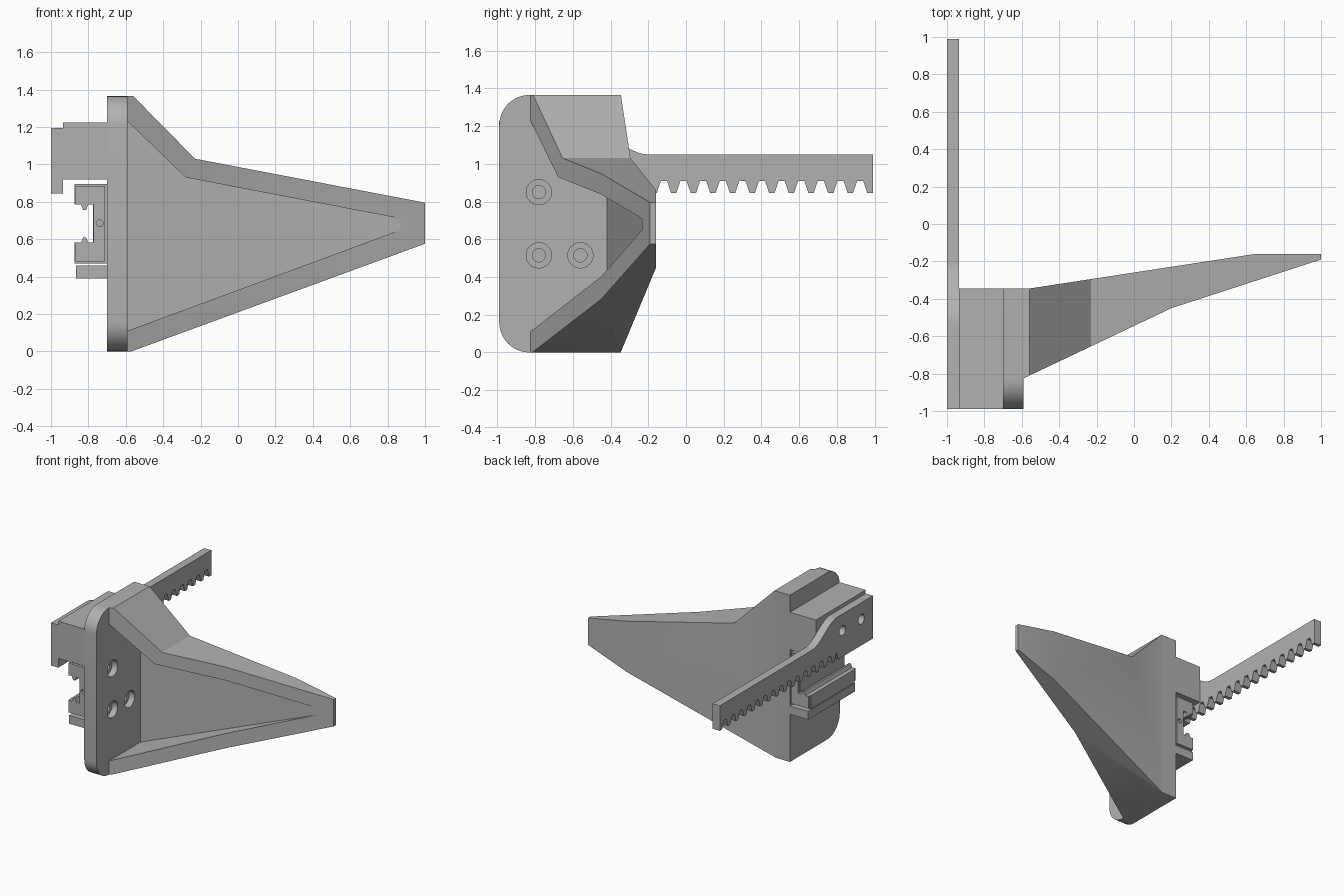
import bpy
import bmesh
from math import sin, cos, pi, radians

if "Cube" in bpy.data.objects:
    bpy.data.objects.remove(bpy.data.objects["Cube"], do_unlink=True)

grey = bpy.data.materials.new("plain grey")
grey.use_nodes = True
grey.diffuse_color = (0.44, 0.44, 0.44, 1)
grey.node_tree.nodes["Principled BSDF"].inputs["Base Color"].default_value = grey.diffuse_color


def prism(name, outline, axis, start, end):
    """Extrude a 2D outline along an axis; an end may be a function of the first coordinate."""
    place = {"x": lambda p, d: (d, p[0], p[1]),
             "y": lambda p, d: (p[0], d, p[1]),
             "z": lambda p, d: (p[0], p[1], d)}[axis]
    bm = bmesh.new()
    rings = []
    for depth in (start, end):
        rings.append([bm.verts.new(place(p, depth(p[0]) if callable(depth) else depth))
                      for p in outline])
    n = len(outline)
    bm.faces.new(rings[0])
    bm.faces.new(rings[1])
    for i in range(n):
        j = (i + 1) % n
        bm.faces.new((rings[0][i], rings[0][j], rings[1][j], rings[1][i]))
    bmesh.ops.recalc_face_normals(bm, faces=bm.faces[:])
    mesh = bpy.data.meshes.new(name)
    bm.to_mesh(mesh)
    bm.free()
    mesh.materials.append(grey)
    obj = bpy.data.objects.new(name, mesh)
    bpy.context.collection.objects.link(obj)
    return obj


def rect(a0, a1, b0, b1):
    return [(a0, b0), (a1, b0), (a1, b1), (a0, b1)]


def arc(cx, cy, r, a0, a1, n=10):
    return [(cx + r * cos(radians(a0 + (a1 - a0) * i / n)),
             cy + r * sin(radians(a0 + (a1 - a0) * i / n))) for i in range(n + 1)]


def circle(cx, cy, r):
    return arc(cx, cy, r, 0, 348.75, 31)


def combine(target, tool, operation="DIFFERENCE"):
    """Apply a boolean and discard the tool."""
    mod = target.modifiers.new("shape", "BOOLEAN")
    mod.operation = operation
    mod.object = tool
    mod.solver = "EXACT"
    bpy.context.view_layer.objects.active = target
    bpy.ops.object.modifier_apply(modifier=mod.name)
    bpy.data.objects.remove(tool, do_unlink=True)


parts = []

# Mounting plate with rounded front corners and counterbored holes
r = 0.16
plate = prism("mounting_plate",
              [(-0.345, 0), (-0.345, 1.365)]
              + arc(-0.99 + r, 1.365 - r, r, 90, 180)
              + arc(-0.99 + r, r, r, 180, 270), "x", -0.70, -0.59)
for y, z in ((-0.78, 0.85), (-0.78, 0.515), (-0.56, 0.515)):
    combine(plate, prism("bore", circle(y, z, 0.067), "x", -0.64, -0.5))
    combine(plate, prism("bore", circle(y, z, 0.035), "x", -0.8, -0.6))
parts.append(plate)

# Tapered finger: plan profile trimmed by the front outline, then hollowed
finger = prism("finger", [(-0.59, -0.825), (0.2, -0.45), (1.0, -0.19), (1.0, -0.16),
                          (0.65, -0.16), (-0.56, -0.345), (-0.59, -0.345)], "z", -0.2, 1.6)
combine(finger, prism("trim", [(-0.65, 0), (-0.57, 0), (1.1, 0.538 + 0.074), (1.1, 0.776),
                               (-0.23, 1.03), (-0.56, 1.365), (-0.65, 1.365)],
                      "y", -1.2, 0.2), "INTERSECT")
combine(finger, prism("pocket", [(-0.65, 0.088), (0.87, 0.65), (0.87, 0.71),
                                 (-0.28, 0.93), (-0.65, 1.288)],
                      "y", -1.3, lambda x: -0.42 + (x + 0.59) * 0.13))
parts.append(finger)

# Spacer block between plate and rack
block = prism("spacer_block", rect(-0.935, -0.70, 0.92, 1.225), "y", -0.99, -0.345)

# Toothed rack with a smooth step down along its top edge
pitch, count = 0.104, 15
outline = [(-0.99, 1.195)]
for i in range(13):
    t = i / 12
    outline.append((-0.53 + 0.33 * t, 1.1225 + 0.0725 * cos(pi * t)))
outline += [(0.99, 1.05), (0.99, 0.845)]
for i in range(count):
    c = 0.975 - pitch * i
    tooth = [(c + 0.036, 0.91), (c + 0.014, 0.845), (c - 0.014, 0.845), (c - 0.036, 0.91)]
    outline += tooth[2:] if i == 0 else tooth
outline += [(-0.54, 0.845), (-0.99, 0.845)]
rack = prism("toothed_rack", outline, "x", -1.0, -0.935)
for y in (-0.595, -0.84):
    for part in (rack, block):
        combine(part, prism("bore", circle(y, 1.06, 0.04), "x", -1.1, -0.85))
parts += [block, rack]


# Guide carriage: channel section with small facing lips
def channel(edge, back, top, web):
    """Half section mirrored about the middle height."""
    mid = 0.683
    half = [(back, top), (edge, top), (edge, 0.785), (-0.84, 0.785),
            (-0.828, 0.757), (-0.812, 0.757), (-0.80, 0.785), (web, 0.785)]
    return half + [(x, 2 * mid - z) for x, z in reversed(half)]


body = prism("guide_carriage", channel(-0.875, -0.70, 0.895, -0.775), "y", -0.93, -0.365)
parts.append(body)
for name, y0, y1 in (("front_end_cap", -0.95, -0.93), ("back_end_cap", -0.365, -0.345)):
    cap = prism(name, channel(-0.868, -0.71, 0.885, -0.772), "y", y0, y1)
    combine(cap, prism("bore", circle(-0.74, 0.685, 0.018), "y", y0 - 0.1, y1 + 0.1))
    parts.append(cap)

# Ledge under the carriage
parts.append(prism("carriage_ledge", rect(-0.865, -0.70, 0.39, 0.458), "y", -0.95, -0.345))

# Smooth the rounded surfaces, keep the edges sharp
bpy.ops.object.select_all(action="DESELECT")
for part in parts:
    part.select_set(True)
bpy.context.view_layer.objects.active = plate
bpy.ops.object.shade_smooth_by_angle(angle=radians(30))
